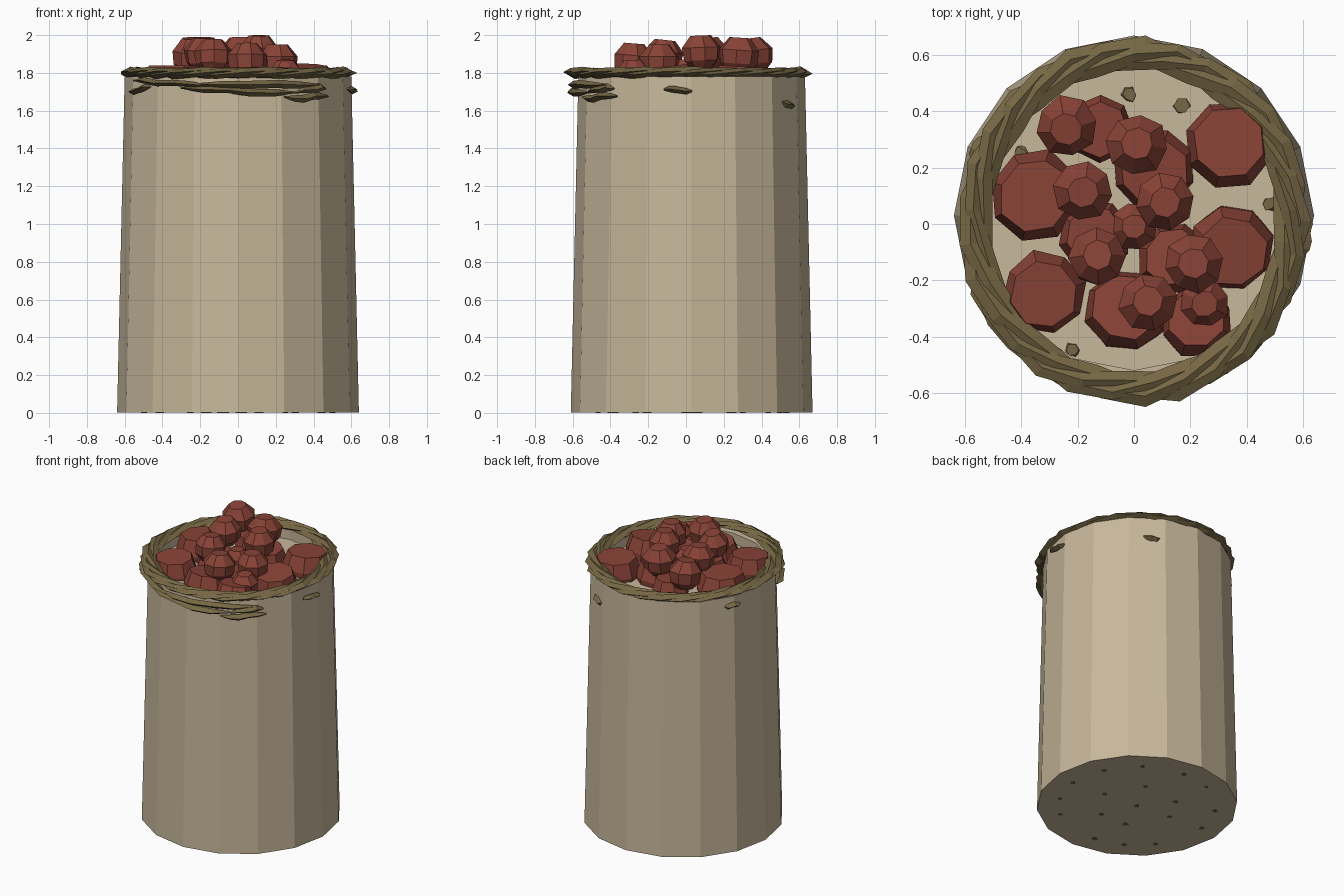
import bpy, bmesh, math, random
from mathutils import Matrix, Vector

random.seed(4)
if "Cube" in bpy.data.objects:
    bpy.data.objects.remove(bpy.data.objects["Cube"])


def material(name, rgb):
    m = bpy.data.materials.new(name)
    m.use_nodes = True
    m.diffuse_color = (*rgb, 1)
    m.node_tree.nodes["Principled BSDF"].inputs["Base Color"].default_value = (*rgb, 1)
    return m


CREAM = material("cream cloth", (0.58, 0.48, 0.33))
STRAW = material("olive straw", (0.18, 0.135, 0.058))
RED = material("apple red", (0.25, 0.056, 0.038))


def finish(name, bm, mat):
    bmesh.ops.recalc_face_normals(bm, faces=bm.faces[:])
    me = bpy.data.meshes.new(name)
    bm.to_mesh(me)
    bm.free()
    me.materials.append(mat)
    ob = bpy.data.objects.new(name, me)
    bpy.context.collection.objects.link(ob)
    return ob


def bridge(bm, a, b):
    n = len(a)
    for i in range(n):
        bm.faces.new((a[i], a[(i + 1) % n], b[(i + 1) % n], b[i]))


def lathe(bm, profile, sides, centre=(0, 0, 0), jitter=0):
    """Rings of (radius, z), capped at both ends."""
    rings = []
    for r, z in profile:
        ring = []
        for i in range(sides):
            a = math.tau * i / sides
            k = r * (1 + random.uniform(-jitter, jitter))
            ring.append(bm.verts.new(Vector(centre) + Vector((k * math.cos(a), k * math.sin(a), z))))
        rings.append(ring)
    for a, b in zip(rings, rings[1:]):
        bridge(bm, a, b)
    bm.faces.new(rings[0])
    bm.faces.new(rings[-1])
    return [v for ring in rings for v in ring]


def tube(bm, path, wide, high, closed):
    """Four-sided strand along a path around the rim, pinched at open ends."""
    rings = []
    for i, p in enumerate(path):
        out = Vector((p.x, p.y, 0)).normalized()
        k = 1 if closed or 0 < i < len(path) - 1 else 0.25
        w, h = wide * k * random.uniform(0.75, 1.1), high * k * random.uniform(0.75, 1.1)
        up = Vector((0, 0, 1))
        rings.append([bm.verts.new(p + d) for d in (out * w, up * h, -out * w, -up * h)])
    for a, b in zip(rings, rings[1:]):
        bridge(bm, a, b)
    if closed:
        bridge(bm, rings[-1], rings[0])
    else:
        bm.faces.new(rings[0])
        bm.faces.new(rings[-1])


def around(angle, rx, ry, z):
    return Vector((rx * math.cos(angle), 0.01 + ry * math.sin(angle), z))


# Tapered body with a recessed top
bm = bmesh.new()
lathe(bm, [(0.64, 0.003), (0.6, 1.78), (0.55, 1.78), (0.55, 1.71)], 16, (0, 0.03, 0))
finish("sack_body", bm, CREAM)

# Twisted rim of straw strands
STRANDS, STEPS, TWISTS = 4, 24, 5
bm = bmesh.new()
for s in range(STRANDS):
    path = []
    for i in range(STEPS):
        a = math.tau * (i + s / STRANDS) / STEPS
        t = a * TWISTS + math.tau * s / STRANDS
        off = 0.03 * math.cos(t)
        path.append(around(a, 0.563 + off, 0.595 + off, 1.8 + 0.013 * math.sin(t)))
    tube(bm, path, 0.036, 0.02, True)
finish("woven_rim", bm, STRAW)

# Loose strands hanging below the rim: start, end in degrees, heights
bm = bmesh.new()
for a0, a1, z0, z1 in ((-155, -105, 1.76, 1.73), (-120, -60, 1.72, 1.69), (-110, -45, 1.74, 1.73),
                       (-160, -140, 1.70, 1.72), (-66, -38, 1.67, 1.67), (-60, -40, 1.70, 1.72),
                       (-12, 2, 1.71, 1.70), (55, 65, 1.64, 1.63), (150, 160, 1.71, 1.72)):
    n = 6
    path = []
    for i in range(n):
        f = i / (n - 1)
        z = z0 + (z1 - z0) * f + random.uniform(-0.008, 0.008)
        path.append(around(math.radians(a0 + (a1 - a0) * f), 0.605, 0.61, z))
    tube(bm, path, 0.03, 0.02, False)
finish("loose_straw", bm, STRAW)

# Straw scraps lying on the recessed top
bm = bmesh.new()
for x, y in ((0.17, 0.42), (-0.22, -0.45), (-0.4, 0.25), (0.48, 0.07), (-0.02, 0.46)):
    lathe(bm, [(0.028, 1.705), (0.024, 1.716)], 6, (x, y, 0), 0.3)
finish("straw_scraps", bm, STRAW)

# Small straw specks showing through the base
bm = bmesh.new()
for count, radius in ((1, 0), (6, 0.25), (12, 0.5)):
    for i in range(count):
        a = math.tau * i / count + random.uniform(-0.15, 0.15)
        lathe(bm, [(0.016, 0), (0.016, 0.005)], 5, (radius * math.cos(a), 0.03 + radius * math.sin(a), 0), 0.35)
finish("base_specks", bm, STRAW)

# Apples: x, y, top height, radius
LARGE = ((0.34, 0.28, 1.84, 0.16), (-0.35, 0.1, 1.84, 0.165), (0.35, -0.08, 1.85, 0.155),
         (-0.32, -0.24, 1.83, 0.15), (-0.03, -0.31, 1.83, 0.15), (0.22, -0.35, 1.83, 0.13),
         (-0.12, 0.34, 1.83, 0.12), (0.07, 0.2, 1.83, 0.15), (-0.14, -0.04, 1.83, 0.13),
         (0.14, -0.13, 1.82, 0.13))
SMALL = ((-0.24, 0.35, 1.99, 0.11), (0.01, 0.28, 1.99, 0.11), (-0.18, 0.12, 1.99, 0.105),
         (0.11, 0.08, 2.0, 0.105), (-0.13, -0.12, 1.98, 0.102), (0.21, -0.14, 1.95, 0.105),
         (0.05, -0.28, 1.96, 0.105), (0.0, -0.01, 1.87, 0.085), (0.25, -0.28, 1.87, 0.09))
for label, group, crown in (("lower_apple", LARGE, 0.8), ("upper_apple", SMALL, 0.52)):
    for n, (x, y, top, r) in enumerate(group, 1):
        bm = bmesh.new()
        shape = [(0.5, -0.85), (0.92, -0.4), (1, 0.25), (crown, 0.85)]
        verts = lathe(bm, [(r * k, r * z) for k, z in shape], 8, jitter=0.05)
        turn = Matrix.Rotation(random.uniform(-0.15, 0.15), 4, "X") @ Matrix.Rotation(random.uniform(0, 6), 4, "Z")
        bmesh.ops.transform(bm, matrix=turn, verts=verts)
        peak = max(v.co.z for v in verts)
        bmesh.ops.translate(bm, vec=(x, y, top - peak), verts=verts)
        finish(f"{label}_{n}", bm, RED)
